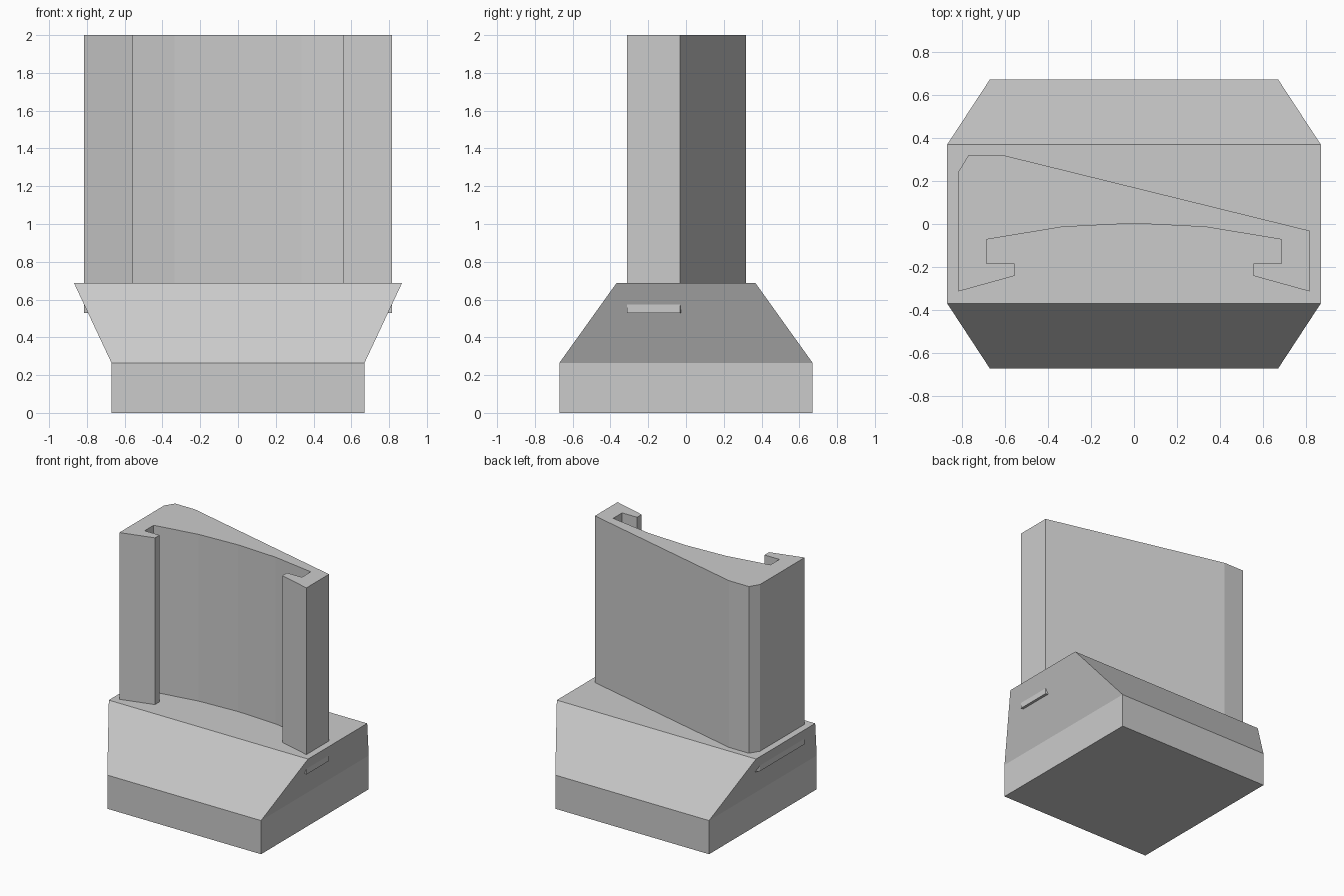
import bpy
import bmesh

if "Cube" in bpy.data.objects:
    bpy.data.objects.remove(bpy.data.objects["Cube"])


def loft(name, rings):
    """Join equal-length vertex rings into a closed flat-shaded solid."""
    bm = bmesh.new()
    loops = [[bm.verts.new(p) for p in ring] for ring in rings]
    n = len(loops[0])
    for a, b in zip(loops, loops[1:]):
        for i in range(n):
            j = (i + 1) % n
            bm.faces.new((a[i], a[j], b[j], b[i]))
    bm.faces.new(loops[0][::-1])
    bm.faces.new(loops[-1])
    bmesh.ops.recalc_face_normals(bm, faces=bm.faces)
    mesh = bpy.data.meshes.new(name)
    bm.to_mesh(mesh)
    bm.free()
    obj = bpy.data.objects.new(name, mesh)
    bpy.context.collection.objects.link(obj)
    return obj


def rectangle(x, y, z):
    return [(-x, -y, z), (x, -y, z), (x, y, z), (-x, y, z)]


# Base: square plinth, then a taper that widens in x and narrows in y
loft("base", [rectangle(0.67, 0.67, 0),
              rectangle(0.67, 0.67, 0.265),
              rectangle(0.868, 0.368, 0.687)])

# Upright: symmetric front channel (right half mirrored), slanted back
right_front = [(0.815, -0.313), (0.555, -0.241), (0.555, -0.184),
               (0.685, -0.184), (0.685, -0.072), (0.335, -0.014)]
left_front = [(-x, y) for x, y in reversed(right_front)]
back = [(-0.815, 0.243), (-0.77, 0.317), (-0.597, 0.317), (0.815, -0.031)]
profile = right_front + [(0, 0.003)] + left_front + back

# The upright is sunk into the base, so its lower corners poke out the sides
loft("upright", [[(x, y, z) for x, y in profile] for z in (0.53, 2.0)])
